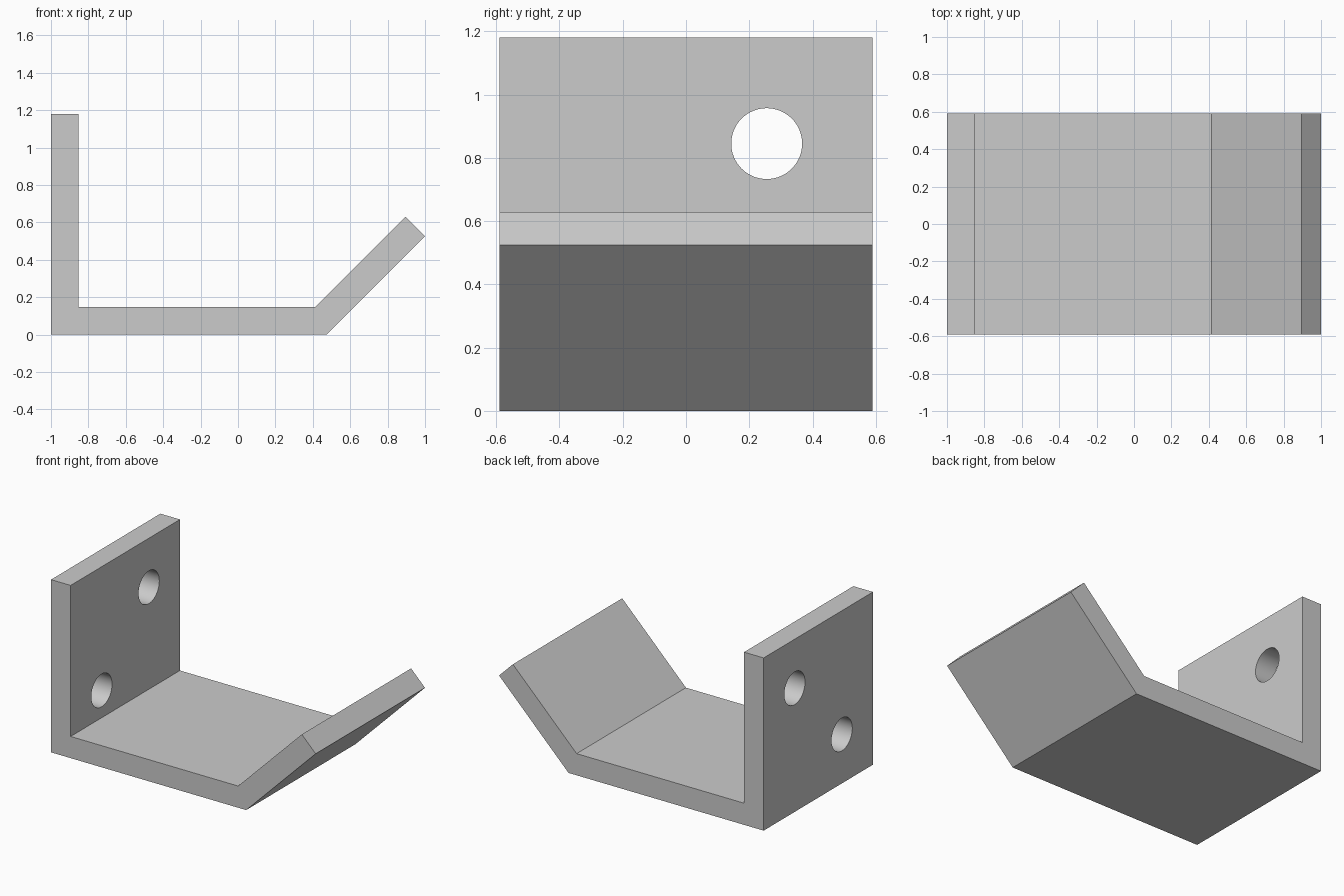
import bpy
import bmesh
import math

cube = bpy.data.objects.get("Cube")
if cube:
    bpy.data.objects.remove(cube, do_unlink=True)

T = 0.148            # plate thickness
HALF = 0.59          # half the width along y
HEIGHT = 1.18        # wall height
BEND = 0.475         # outer bend position
TIP = 1 - BEND       # height of the outer tip of the 45 degree flange
STEP = T * math.sqrt(0.5)

grey = bpy.data.materials.new("light_grey_metal")
grey.use_nodes = True
colour = (0.6, 0.6, 0.6, 1)
grey.diffuse_color = colour
grey.node_tree.nodes["Principled BSDF"].inputs["Base Color"].default_value = colour

# Bracket: side profile extruded along y
inner_bend = BEND - T * math.tan(math.radians(22.5))
profile = [(-1, 0), (BEND, 0), (1, TIP), (1 - STEP, TIP + STEP),
           (inner_bend, T), (T - 1, T), (T - 1, HEIGHT), (-1, HEIGHT)]
bm = bmesh.new()
face = bm.faces.new([bm.verts.new((x, -HALF, z)) for x, z in profile])
extruded = bmesh.ops.extrude_face_region(bm, geom=[face])["geom"]
bmesh.ops.translate(bm, vec=(0, 2 * HALF, 0),
                    verts=[v for v in extruded if isinstance(v, bmesh.types.BMVert)])
bmesh.ops.recalc_face_normals(bm, faces=bm.faces)
mesh = bpy.data.meshes.new("bent_bracket")
bm.to_mesh(mesh)
bm.free()
mesh.materials.append(grey)
bracket = bpy.data.objects.new("bent_bracket", mesh)
bpy.context.collection.objects.link(bracket)


# Two diagonal bolt holes through the upright wall
def drill(y, z):
    bpy.ops.mesh.primitive_cylinder_add(vertices=64, radius=0.112, depth=3 * T,
                                        location=(T / 2 - 1, y, z),
                                        rotation=(0, math.pi / 2, 0))
    cutter = bpy.context.object
    cutter.name = "hole_cutter"
    cutter.hide_render = True
    cutter.data.materials.append(grey)
    mod = bracket.modifiers.new("bolt_hole", "BOOLEAN")
    mod.operation = "DIFFERENCE"
    mod.solver = "EXACT"
    mod.object = cutter
    bpy.ops.object.select_all(action="DESELECT")
    bracket.select_set(True)
    bpy.context.view_layer.objects.active = bracket
    bpy.ops.object.modifier_apply(modifier=mod.name)
    bpy.data.objects.remove(cutter, do_unlink=True)


for side in (-1, 1):
    drill(side * 0.255, HEIGHT / 2 + side * 0.255)

bpy.ops.object.shade_smooth_by_angle(angle=math.radians(30))
